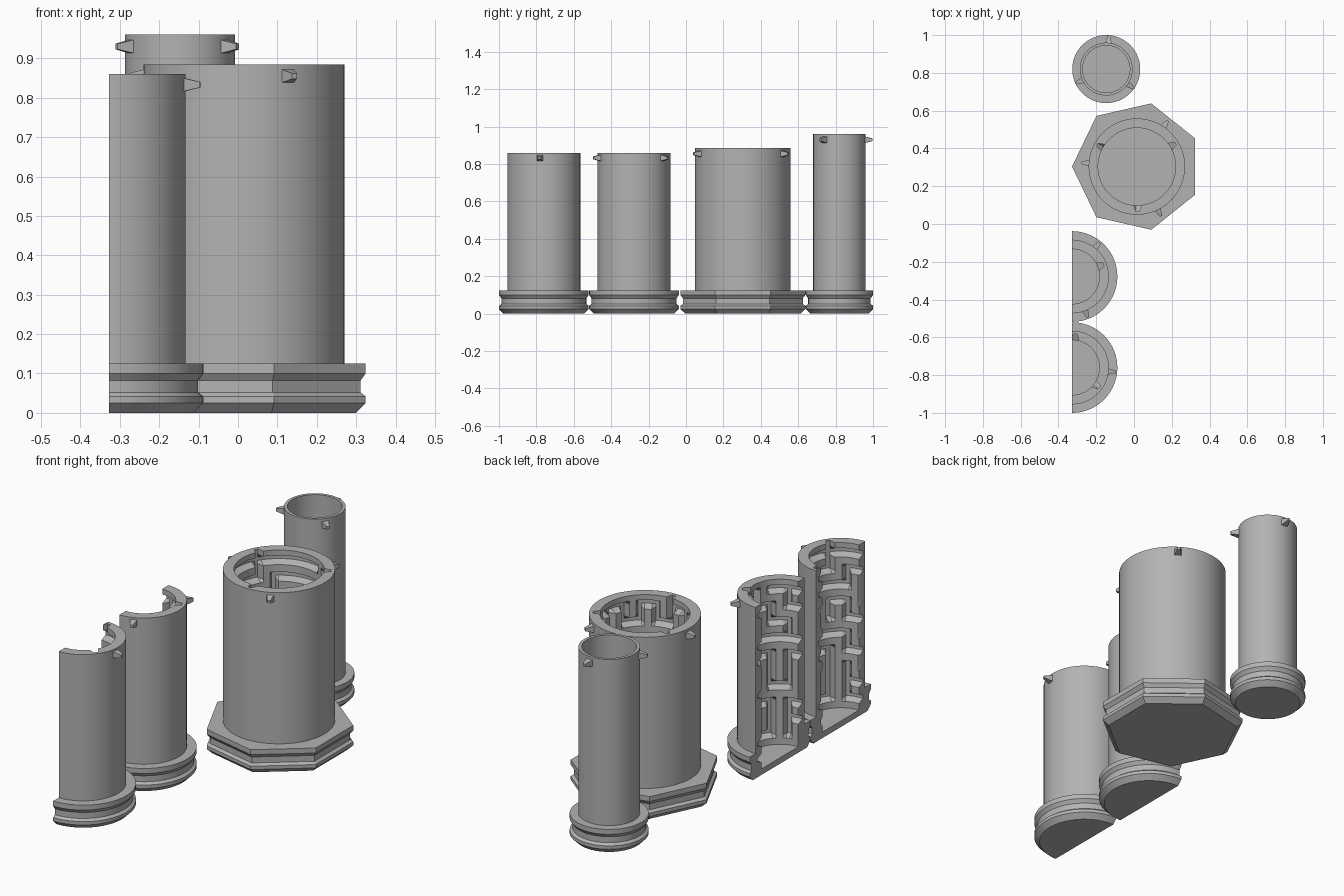
import bpy, bmesh, math, random
from mathutils import Matrix, Vector

if "Cube" in bpy.data.objects:
    bpy.data.objects.remove(bpy.data.objects["Cube"])

TAU = 2 * math.pi
grey = bpy.data.materials.new("plain_grey")
grey.diffuse_color = (0.45, 0.45, 0.45, 1)
grey.use_nodes = True
grey.node_tree.nodes["Principled BSDF"].inputs["Base Color"].default_value = grey.diffuse_color

# foot profile: (inset from the widest outline, height)
FOOT = [(.025, 0), (0, .025), (0, .042), (.013, .052), (.013, .082), (0, .10), (0, .125)]
FLOOR = .03
OFFS_A = (-.28, -.1, .1, .28, .5)   # groove cross-section lines around the wall
OFFS_Z = (-.28, -.1, .1, .28)       # and up the wall


def finish(bm, name, smooth=True):
    bmesh.ops.recalc_face_normals(bm, faces=bm.faces)
    me = bpy.data.meshes.new(name)
    bm.to_mesh(me)
    bm.free()
    me.materials.append(grey)
    ob = bpy.data.objects.new(name, me)
    bpy.context.collection.objects.link(ob)
    if smooth:
        bpy.ops.object.select_all(action='DESELECT')
        ob.select_set(True)
        bpy.context.view_layer.objects.active = ob
        bpy.ops.object.shade_smooth_by_angle(angle=math.radians(25))
    return ob


def carve_maze(cols, rows, seed):
    """Random spanning maze wrapped round the wall; returns the open links."""
    rnd = random.Random(seed)
    links, seen, stack = set(), {(0, 0)}, [(0, 0)]
    while stack:
        i, j = stack[-1]
        near = [((i + 1) % cols, j), ((i - 1) % cols, j), (i, j + 1), (i, j - 1)]
        near = [n for n in near if 0 <= n[1] < rows and n not in seen]
        if not near:
            stack.pop()
            continue
        n = rnd.choice(near)
        seen.add(n)
        links |= {((i, j), n), (n, (i, j))}
        stack.append(n)
    return links


def tube(name, center, foot_r, out_r, in_r, top, sides=0, cols=0, slot=0, seed=1,
         depth=.033, half=False):
    cx, cy = center
    # angles of all vertical lines, with their place in the maze
    if cols:
        lines = [((slot + TAU * (i + k) / cols) % TAU, (i, k)) for i in range(cols) for k in OFFS_A]
    else:
        lines = [(TAU * i / 64, None) for i in range(64)]
    if sides:
        lines += [((math.pi + TAU * s / sides) % TAU, None) for s in range(sides)]
    lines.sort(key=lambda l: l[0])
    angles = [l[0] for l in lines]
    n = len(lines)

    def outline(a, inset):
        if not sides:
            return foot_r - inset
        half_side = math.pi / sides
        apothem = foot_r * math.cos(half_side) - inset
        return apothem / math.cos(((a - math.pi) % (2 * half_side)) - half_side)

    # rings of (radii, height) from the underside, up, over the rim and down inside
    rings = [([outline(a, i) for a in angles], z) for i, z in FOOT]
    rings += [([out_r] * n, .125), ([out_r] * n, top)]
    if cols:
        rows = round((top - .135) / .08) + 1
        pitch = (top - .135) / (rows - 1)
        links = carve_maze(cols, rows, seed)

        def deep(i, k, j, m):
            on_a, on_z = abs(k) <= .1, abs(m) <= .1
            if on_a and on_z:
                return True
            if on_a:
                if j == rows - 1 and m > 0:            # entry slots open to the rim
                    return i % (cols // 3) == 0
                return ((i, j), (i, j + (1 if m > 0 else -1))) in links
            if on_z:
                return ((i, j), ((i + (1 if k > 0 else -1)) % cols, j)) in links
            return False

        def radii(j, m):
            r = [None if c is None else in_r + depth * deep(*c, j, m) for _, c in lines]
            for q in range(n):                          # outline corners take the wall beside them
                if r[q] is None:
                    a0, a1 = angles[q - 1], angles[(q + 1) % n]
                    t = ((angles[q] - a0) % TAU) / ((a1 - a0) % TAU)
                    r[q] = r[q - 1] * (1 - t) + r[(q + 1) % n] * t
            return r

        rings.append((radii(rows - 1, .28), top))
        for j in reversed(range(rows)):
            for m in reversed(OFFS_Z):
                rings.append((radii(j, m), .085 + (j + m) * pitch))
    else:
        rings.append(([in_r] * n, top))
    rings.append(([in_r] * n, FLOOR))

    bm = bmesh.new()
    loops = [[bm.verts.new((cx + r * math.cos(a), cy + r * math.sin(a), z))
              for r, a in zip(rad, angles)] for rad, z in rings]
    for lo, hi in zip(loops, loops[1:]):
        for q in range(n):
            p = (q + 1) % n
            bm.faces.new((lo[q], lo[p], hi[p], hi[q]))
    bm.faces.new(loops[0][::-1])
    bm.faces.new(loops[-1])
    if half:                                            # slice lengthwise and close the cut
        res = bmesh.ops.bisect_plane(bm, geom=bm.verts[:] + bm.edges[:] + bm.faces[:], dist=1e-6,
                                     plane_co=(cx, cy, 0), plane_no=(1, 0, 0), clear_inner=True)
        cut = [e for e in bm.edges if e.is_boundary]
        bmesh.ops.holes_fill(bm, edges=cut, sides=0)
    return finish(bm, name)


def pins(name, center, r, z, degrees):
    """Small square tapered studs around the outside, near the rim."""
    bm = bmesh.new()
    for d in degrees:
        mat = (Matrix.Translation((*center, z)) @ Matrix.Rotation(math.radians(d), 4, 'Z')
               @ Matrix.Translation((r + .016, 0, 0)) @ Matrix.Rotation(math.pi / 2, 4, 'Y')
               @ Matrix.Rotation(math.pi / 4, 4, 'Z'))
        bmesh.ops.create_cone(bm, cap_ends=True, segments=4, radius1=.025, radius2=.010,
                              depth=.044, matrix=mat)
    finish(bm, name, smooth=False)


rad = math.radians
# plain inner tube on a round foot
c = (-.147, .82)
tube("inner_tube", c, .18, .14, .125, .96)
pins("inner_tube_pins", c, .14, .93, (85, 205, 325))

# wide maze tube on a seven-sided foot
c = (.015, .304)
tube("outer_tube", c, .343, .255, .205, .885, sides=7, cols=18, slot=rad(31), seed=4)
pins("outer_tube_pins", c, .255, .855, (56, 176, 296))

# two lengthwise halves of the middle maze tubes
c = (-.328, -.278)
tube("half_tube_back", c, .24, .195, .145, .86, cols=12, slot=rad(21), seed=7, half=True)
pins("half_tube_back_pins", c, .195, .833, (51, -69))
c = (-.328, -.76)
tube("half_tube_front", c, .24, .195, .145, .86, cols=12, slot=rad(84), seed=11, half=True)
pins("half_tube_front_pin", c, .195, .833, (-6,))
